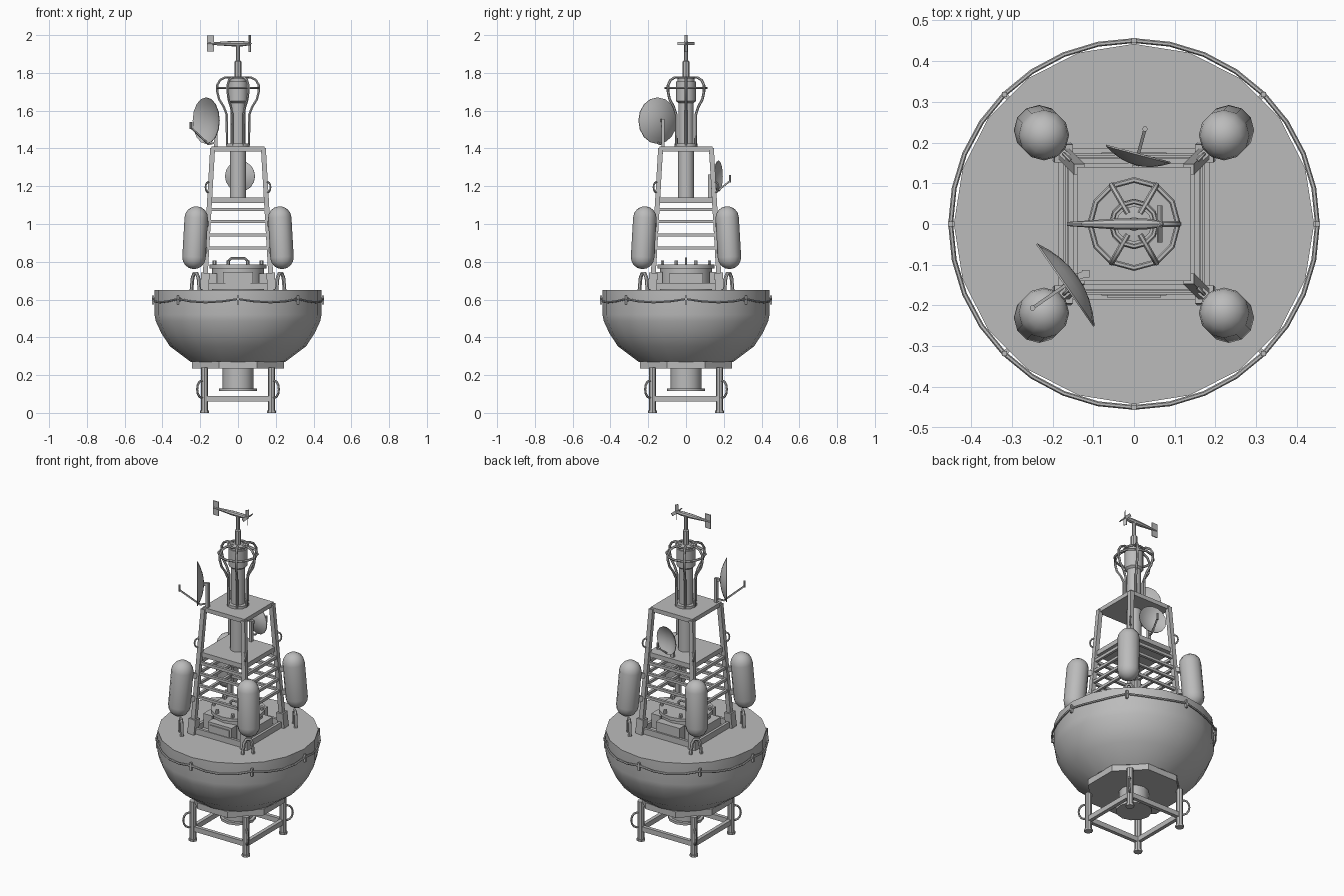
import bpy, bmesh
from math import sin, cos, pi, radians
from mathutils import Vector, Matrix

if "Cube" in bpy.data.objects:
    bpy.data.objects.remove(bpy.data.objects["Cube"], do_unlink=True)

GREY = (0.5, 0.5, 0.5, 1)
grey = bpy.data.materials.new("buoy grey")
grey.use_nodes = True
grey.diffuse_color = GREY
grey.node_tree.nodes["Principled BSDF"].inputs["Base Color"].default_value = GREY
CORNERS = [(1, 1), (-1, 1), (-1, -1), (1, -1)]
SIDES = [Matrix.Rotation(k * pi / 2, 4, 'Z') for k in range(4)]


def add(name, mesh, smooth=None):
    ob = bpy.data.objects.new(name, mesh)
    bpy.context.collection.objects.link(ob)
    mesh.materials.clear()
    mesh.materials.append(grey)
    if smooth:
        bpy.ops.object.select_all(action='DESELECT')
        ob.select_set(True)
        bpy.context.view_layer.objects.active = ob
        bpy.ops.object.shade_smooth_by_angle(angle=radians(smooth))
    return ob


def frame(a, b, hint=None):
    """Matrix at a whose z axis runs to b."""
    a, b = Vector(a), Vector(b)
    z = (b - a).normalized()
    hint = Vector(hint or ((0, 1, 0) if abs(z.z) > 0.8 else (0, 0, 1)))
    x = hint.cross(z).normalized()
    m = Matrix((x, z.cross(x), z)).transposed().to_4x4()
    return Matrix.Translation(a) @ m


def finish(name, bm, smooth=None):
    bmesh.ops.recalc_face_normals(bm, faces=bm.faces)
    mesh = bpy.data.meshes.new(name)
    bm.to_mesh(mesh)
    bm.free()
    return add(name, mesh, smooth)


def lathe(name, profile, n=16, smooth=35, place=Matrix(), phase=0):
    """Revolve (radius, height) points; ends on the axis close the shape."""
    bm = bmesh.new()
    rings = []
    for r, h in profile:
        count = n if r > 1e-5 else 1
        rings.append([bm.verts.new(place @ Vector((r * cos(phase + 2 * pi * i / n),
                      r * sin(phase + 2 * pi * i / n), h))) for i in range(count)])
    for p, q in zip(rings, rings[1:]):
        for i in range(n):
            j = (i + 1) % n
            loop = [p[i % len(p)], p[j % len(p)], q[j % len(q)], q[i % len(q)]]
            bm.faces.new(list(dict.fromkeys(loop)))
    return finish(name, bm, smooth)


def disc(name, r, z0, z1, n=16, phase=0):
    return lathe(name, [(0, z0), (r, z0), (r, z1), (0, z1)], n, phase=phase)


def rod(name, a, b, r, n=8):
    d = (Vector(b) - Vector(a)).length
    return lathe(name, [(0, 0), (r, 0), (r, d), (0, d)], n, place=frame(a, b))


def beam(name, a, b, w, h, hint=None):
    """Box from a to b, w across and h along the hint direction."""
    d = (Vector(b) - Vector(a)).length
    bm = bmesh.new()
    m = frame(a, b, hint) @ Matrix.Translation((0, 0, d / 2)) @ Matrix.Diagonal((w, h, d, 1))
    bmesh.ops.create_cube(bm, size=1, matrix=m)
    return finish(name, bm)


def tube(name, points, r, closed=False):
    cu = bpy.data.curves.new(name, 'CURVE')
    cu.dimensions = '3D'
    cu.bevel_depth, cu.bevel_resolution, cu.use_fill_caps = r, 1, True
    sp = cu.splines.new('POLY')
    sp.points.add(len(points) - 1)
    for p, co in zip(sp.points, points):
        p.co = (*co, 1)
    sp.use_cyclic_u = closed
    tmp = bpy.data.objects.new(name + "_path", cu)
    bpy.context.collection.objects.link(tmp)
    bpy.context.view_layer.update()
    mesh = bpy.data.meshes.new_from_object(tmp.evaluated_get(bpy.context.evaluated_depsgraph_get()))
    bpy.data.objects.remove(tmp)
    return add(name, mesh, 50)


def polar(r, t, z):
    return Vector((r * cos(t), r * sin(t), z))


def ring(name, centre, radial, r, wire):
    """Upright ring in the plane of the radial direction."""
    pts = [Vector(centre) + Vector(radial) * cos(t) * r * 0.7 + Vector((0, 0, sin(t) * r))
           for t in [k * pi / 6 for k in range(12)]]
    tube(name, pts, wire, True)


# Hull with rope and cleats
lathe("hull", [(0, .27), (.25, .27), (.36, .352), (.405, .42), (.435, .485), (.442, .52),
               (.442, .65), (0, .65)], 20, 30, phase=pi / 2)
rope = [polar(.45, k * pi / 16, .603 - .018 * abs(sin(k * pi / 4))) for k in range(32)]
tube("hull_rope", rope, .006, True)
for k in range(8):
    t = k * pi / 4
    beam("rope_cleat", polar(.45, t, .575), polar(.45, t, .622), .012, .012)
    beam("cleat_stem", polar(.425, t, .6), polar(.452, t, .6), .012, .02)

# Underside flange, sensor well and standing frame
disc("keel_flange", .265, .235, .272, 8, pi / 8)
lathe("sensor_well", [(0, .115), (.1, .115), (.1, .13), (.083, .13), (.083, .24), (0, .24)], 12)
for x, y in CORNERS:
    p = Vector((x * .178, y * .178, 0))
    lathe("stand_leg", [(0, 0), (.024, 0), (.024, .012), (.019, .012), (.019, .24), (0, .24)],
          8, place=Matrix.Translation(p))
    ring("stand_shackle", p + Vector((x * .016, y * .016, .125)), Vector((x, y, 0)).normalized(),
         .045, .006)
for m in SIDES:
    beam("stand_brace", m @ Vector((-.178, -.178, .075)), m @ Vector((.178, -.178, .075)), .022, .03)

# Deck hatch with lid, clamps and handle
disc("hatch_drum", .138, .65, .765, 16)
disc("hatch_lid", .152, .765, .785, 16)
tube("hatch_handle", [(-.05, 0, .78), (-.05, 0, .805), (-.035, 0, .818), (.035, 0, .818),
                      (.05, 0, .805), (.05, 0, .78)], .007)
for k in range(8):
    t = (k + .5) * pi / 4
    rod("hatch_clamp", polar(.135, t, .78), polar(.135, t, .806), .01, 6)

# Equipment boxes on the deck
for s in (-1, 1):
    beam("equipment_box", (-.08, s * .15, .70), (.08, s * .15, .70), .05, .09)
    beam("side_box", (s * .14, -.09, .695), (s * .14, .09, .695), .06, .085)
beam("name_plate", (-.065, -.178, .705), (.065, -.178, .705), .006, .05)


# Tapering tower
def half(z):
    return .178 - (z - .65) * .058


for x, y in CORNERS:
    def corner(z, out=0.0):
        return Vector((x * (half(z) + out), y * (half(z) + out), z))
    beam("tower_leg", corner(.65), corner(1.4), .026, .026)
    beam("tower_foot", corner(.65), corner(.74), .045, .045)
    radial = Vector((x, y, 0)).normalized()
    ring("tower_shackle", corner(1.195, .012), radial, .027, .005)
    # Lifting lug outside each leg
    c, side = Vector((x * .225, y * .225, 0)), Vector((-y, x, 0)).normalized()
    lug = [(-.03, .65), (-.022, .715), (-.01, .738), (.01, .738), (.022, .715), (.03, .65)]
    tube("lifting_lug", [c + side * u + Vector((0, 0, z)) for u, z in lug], .01)
    # Leaning float with its two brackets
    low, high = Vector((x * .233, y * .23, .823)), Vector((x * .221, y * .218, 1.032))
    d, r = (high - low).length, .062
    caps = [(r * cos(a), r * sin(a)) for a in [k * pi / 8 for k in range(5)]]
    lathe("float", [(q if q > .001 else 0, -h) for q, h in reversed(caps)]
          + [(q if q > .001 else 0, d + h) for q, h in caps], 12, 50, frame(low, high))
    for z, p in ((.86, low), (1.0, high)):
        beam("float_bracket", corner(z), (p.x, p.y, z), .02, .03)

for m in SIDES:
    for z, h in ((.67, .035), (.873, .016), (.942, .016), (1.012, .016), (1.077, .018)):
        w = half(z)
        beam("tower_rail", m @ Vector((-w, -w, z)), m @ Vector((w, -w, z)), .016, h)
beam("middle_platform", (0, 0, 1.112), (0, 0, 1.14), 2 * half(1.13), 2 * half(1.13))
beam("top_platform", (0, 0, 1.385), (0, 0, 1.41), .28, .28)

# Mast column and lantern
disc("lower_column", .043, 1.13, 1.4, 12)
lathe("lantern", [(0, 1.41), (.062, 1.41), (.062, 1.425), (.04, 1.425), (.04, 1.64), (.052, 1.65),
                  (.052, 1.755), (.044, 1.755), (.044, 1.775), (0, 1.78)], 12)

# Guard cage
for k in range(6):
    t = k * pi / 3
    tube("cage_bar", [polar(r, t, z) for r, z in
                      [(.058, 1.415), (.06, 1.58), (.075, 1.62), (.1, 1.66), (.11, 1.7),
                       (.11, 1.735), (.095, 1.762), (.07, 1.775), (.03, 1.775)]], .007)
tube("cage_ring", [polar(.108, k * pi / 6, 1.72) for k in range(12)], .007, True)
tube("cage_top_ring", [polar(.055, k * pi / 6, 1.775) for k in range(12)], .006, True)

# Wind vane with propeller
lathe("vane_mast", [(0, 1.77), (.018, 1.77), (.018, 1.86), (.011, 1.865), (.011, 1.95), (0, 1.95)], 8)
lathe("vane_body", [(0, 0), (.005, 0), (.014, .13), (.014, .19), (.009, .225), (0, .24)], 8,
      place=frame((-.165, 0, 1.955), (.08, 0, 1.955)))
beam("vane_tail", (-.165, 0, 1.955), (-.128, 0, 1.955), .005, .085)
for k in range(4):
    t = k * pi / 2
    tip = Vector((.063, .045 * sin(t), 1.955 + .045 * cos(t)))
    beam("propeller_blade", (.063, 0, 1.955), tip, .004, .018, hint=(.7, cos(t), sin(t)))


# Dish antennas with feed arms
def dish(name, centre, facing, r, depth, pole_base):
    c, f = Vector(centre), Vector(facing).normalized()
    rise = [(r * k / 4, depth * (k / 4) ** 2) for k in range(5)]
    back = c - f * depth * .7
    lathe(name, rise + [(q, h + .004) for q, h in reversed(rise)], 16, 40, frame(back, c))
    foot = back + Vector((0, 0, -r * 1.02)) + f * depth * .6
    feed = c + f * r * .9 + Vector((0, 0, -r * .3))
    beam(name + "_arm", foot, feed, .008, .008)
    rod(name + "_feed", feed - Vector((0, 0, .008)), feed + Vector((0, 0, .03)), .007, 6)
    base = Vector(pole_base)
    beam(name + "_pole", base, (base.x, base.y, c.z + .01), .018, .018)
    beam(name + "_mount", (base.x, base.y, c.z), back, .016, .016)
    beam(name + "_arm_link", (base.x, base.y, foot.z + .01), foot, .008, .008)


dish("large_dish", (-.158, -.143, 1.547), (-.82, -.57, 0), .123, .035, (-.118, -.122, 1.405))
dish("small_dish", (.008, .162, 1.253), (.26, .97, 0), .082, .026, (0, .125, 1.135))
